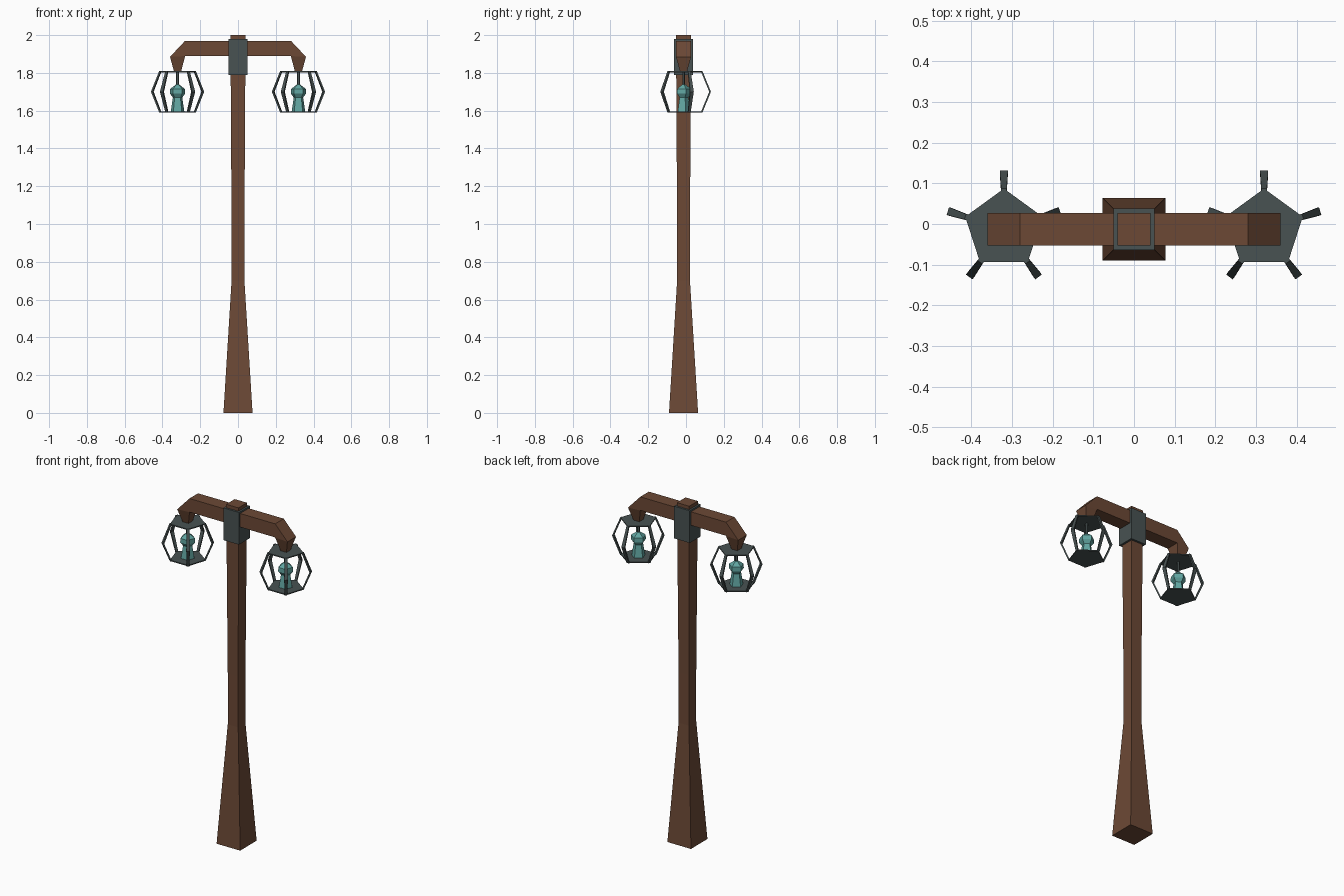
import bpy, bmesh
from math import sin, cos, pi
from mathutils import Vector

if "Cube" in bpy.data.objects:
    bpy.data.objects.remove(bpy.data.objects["Cube"])

CY = -0.013  # y of the post axis; the lanterns' points reach further to the back


def material(name, rgb):
    m = bpy.data.materials.new(name)
    m.diffuse_color = (*rgb, 1)
    m.use_nodes = True
    m.node_tree.nodes["Principled BSDF"].inputs["Base Color"].default_value = m.diffuse_color
    return m


WOOD = material("wood", (0.15, 0.066, 0.036))
METAL = material("dark_metal", (0.065, 0.085, 0.085))
GLOW = material("teal_glass", (0.12, 0.38, 0.36))


def finish(name, bm, mat):
    bmesh.ops.recalc_face_normals(bm, faces=bm.faces)
    me = bpy.data.meshes.new(name)
    bm.to_mesh(me)
    bm.free()
    me.materials.append(mat)
    ob = bpy.data.objects.new(name, me)
    bpy.context.collection.objects.link(ob)
    return ob


def skin(bm, rings):
    """Join rings of points with quads and cap both ends."""
    loops = [[bm.verts.new(p) for p in r] for r in rings]
    n = len(loops[0])
    for a, b in zip(loops, loops[1:]):
        for i in range(n):
            j = (i + 1) % n
            bm.faces.new((a[i], a[j], b[j], b[i]))
    bm.faces.new(loops[0])
    bm.faces.new(loops[-1])


def column(name, profile, sides, mat, x=0, start=pi / 2):
    """Stack of regular polygons from (radius, z) pairs."""
    bm = bmesh.new()
    skin(bm, [[(x + r * cos(start + 2 * pi * i / sides),
                CY + r * sin(start + 2 * pi * i / sides), z) for i in range(sides)]
              for r, z in profile])
    return finish(name, bm, mat)


def square(name, profile, mat):
    return column(name, [(h * 2 ** 0.5, z) for h, z in profile], 4, mat, start=pi / 4)


# Post and metal collar
square("post", [(0.077, 0), (0.034, 0.7), (0.034, 1.0), (0.04, 2.0)], WOOD)
square("collar", [(0.051, 1.79), (0.051, 1.98)], METAL)

# Crossbar with bent, tapered ends: (outer x, z), (inner x, z), half depth
sections = [((0.28, 1.97), (0.28, 1.89), 0.04),
            ((0.36, 1.885), (0.28, 1.889), 0.04),
            ((0.338, 1.805), (0.302, 1.805), 0.018)]


def arm_ring(section, s):
    (ox, oz), (ix, iz), d = section
    return [(s * ox, CY - d, oz), (s * ox, CY + d, oz),
            (s * ix, CY + d, iz), (s * ix, CY - d, iz)]


bm = bmesh.new()
skin(bm, [arm_ring(q, -1) for q in reversed(sections)] + [arm_ring(q, 1) for q in sections])
finish("crossbar", bm, WOOD)

# Lanterns
for side, x in (("left", -0.32), ("right", 0.32)):
    column(side + "_lantern_top", [(0.1, 1.803), (0.1, 1.809)], 5, METAL, x)
    column(side + "_lantern_base", [(0.1, 1.59), (0.1, 1.596)], 5, METAL, x)
    column(side + "_hanger", [(0.008, 1.71), (0.008, 1.806)], 5, METAL, x)
    column(side + "_glass", [(0.038, 1.594), (0.026, 1.67), (0.042, 1.69),
                             (0.041, 1.715), (0.01, 1.738)], 5, GLOW, x)
    # Five bent struts, one at each plate corner
    bm = bmesh.new()
    for k in range(5):
        a = pi / 2 + 2 * pi * k / 5
        out, tan = Vector((cos(a), sin(a), 0)), Vector((-sin(a), cos(a), 0))
        c = Vector((x, CY, 0))
        rings = []
        for r, z, w in ((0.1, 1.59, 0.007), (0.145, 1.70, 0.01), (0.1, 1.81, 0.007)):
            rings.append([c + out * (r - t) + tan * w * u + Vector((0, 0, z))
                          for t, u in ((0, -1), (0, 1), (0.009, 1), (0.009, -1))])
        skin(bm, rings)
    finish(side + "_lantern_struts", bm, METAL)
